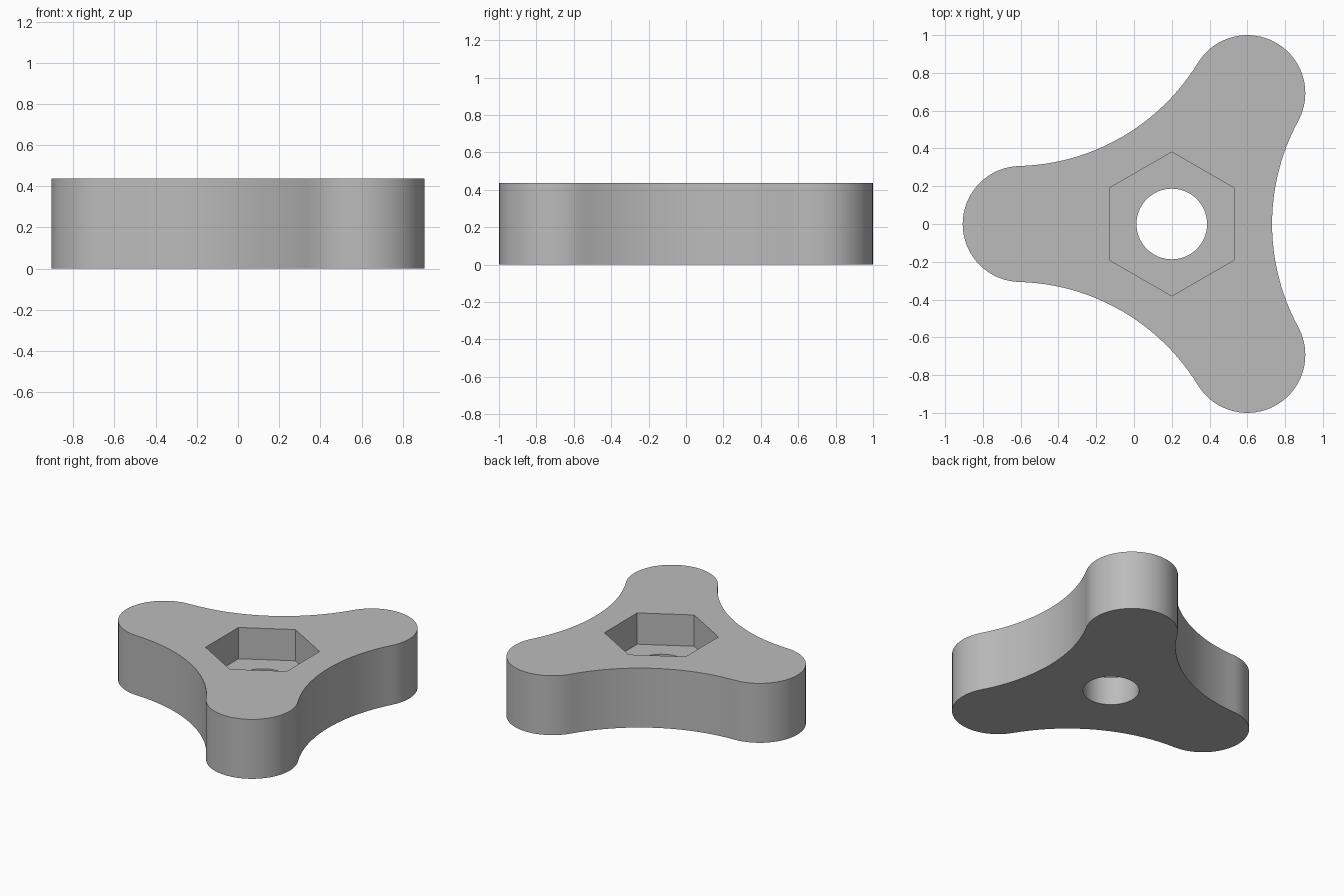
import bpy, bmesh
from math import pi, cos, sin, atan2, hypot, radians
from mathutils import Vector

cube = bpy.data.objects.get("Cube")
if cube:
    bpy.data.objects.remove(cube, do_unlink=True)

HUB = Vector((0.2, 0.0))      # centre of the knob
HEIGHT, FLOOR = 0.437, 0.207  # top face and pocket floor
REACH, LOBE = 0.8, 0.307      # lobe centre distance and radius
WAIST = 0.531                 # hub to the middle of a concave flank
BORE, HEX = 0.187, 0.381      # bolt hole and hex pocket radii

# Flank radius that makes the concave arc tangent to both lobes
lobe_x, lobe_y = REACH * cos(pi / 3), REACH * sin(pi / 3)
gap = WAIST - lobe_x
flank = (gap**2 + lobe_y**2 - LOBE**2) / (2 * (LOBE - gap))
flank_centre = WAIST + flank
tangent = atan2(lobe_y, flank_centre - lobe_x)


def arc(centre, radius, start, end, steps):
    """Points along an arc, without the last one."""
    return [centre + radius * Vector((cos(a), sin(a)))
            for a in (start + (end - start) * i / steps for i in range(steps))]


def outline():
    points = []
    for k in range(3):
        turn = k * 2 * pi / 3
        pivot = HUB + flank_centre * Vector((cos(turn), sin(turn)))
        points += arc(pivot, flank, turn + pi + tangent, turn + pi - tangent, 24)
        middle = turn + pi / 3
        tip = HUB + REACH * Vector((cos(middle), sin(middle)))
        points += arc(tip, LOBE, turn - tangent, turn + 2 * pi / 3 + tangent, 32)
    return points


def ring(bm, points, z):
    verts = [bm.verts.new((p.x, p.y, z)) for p in points]
    return [bm.edges.new((a, b)) for a, b in zip(verts, verts[1:] + verts[:1])]


def wall(bm, lower, upper):
    for a, b in zip(lower, upper):
        bm.faces.new((a.verts[0], a.verts[1], b.verts[1], b.verts[0]))


bm = bmesh.new()
body = outline()
hexagon = arc(HUB, HEX, radians(30), radians(390), 6)
circle = arc(HUB, BORE, 0, 2 * pi, 64)

body_low, body_top = ring(bm, body, 0), ring(bm, body, HEIGHT)
hex_low, hex_top = ring(bm, hexagon, FLOOR), ring(bm, hexagon, HEIGHT)
bore_low, bore_top = ring(bm, circle, 0), ring(bm, circle, FLOOR)

# Outer side, pocket sides and bore
wall(bm, body_low, body_top)
wall(bm, hex_low, hex_top)
wall(bm, bore_low, bore_top)

# Top face, pocket floor and underside, each with its opening
for outer, inner in ((body_top, hex_top), (hex_low, bore_top), (body_low, bore_low)):
    bmesh.ops.triangle_fill(bm, edges=outer + inner, use_beauty=True, normal=(0, 0, 1))
bmesh.ops.recalc_face_normals(bm, faces=bm.faces)

mesh = bpy.data.meshes.new("three_lobe_knob")
bm.to_mesh(mesh)
bm.free()
knob = bpy.data.objects.new("three_lobe_knob", mesh)
bpy.context.collection.objects.link(knob)

# Plain grey material
grey = bpy.data.materials.new("light_grey")
grey.use_nodes = True
colour = (0.5, 0.5, 0.5, 1)
grey.diffuse_color = colour
grey.node_tree.nodes["Principled BSDF"].inputs["Base Color"].default_value = colour
mesh.materials.append(grey)

# Smooth curved sides with crisp rims
bpy.ops.object.select_all(action="DESELECT")
knob.select_set(True)
bpy.context.view_layer.objects.active = knob
bpy.ops.object.shade_smooth_by_angle(angle=radians(30))
